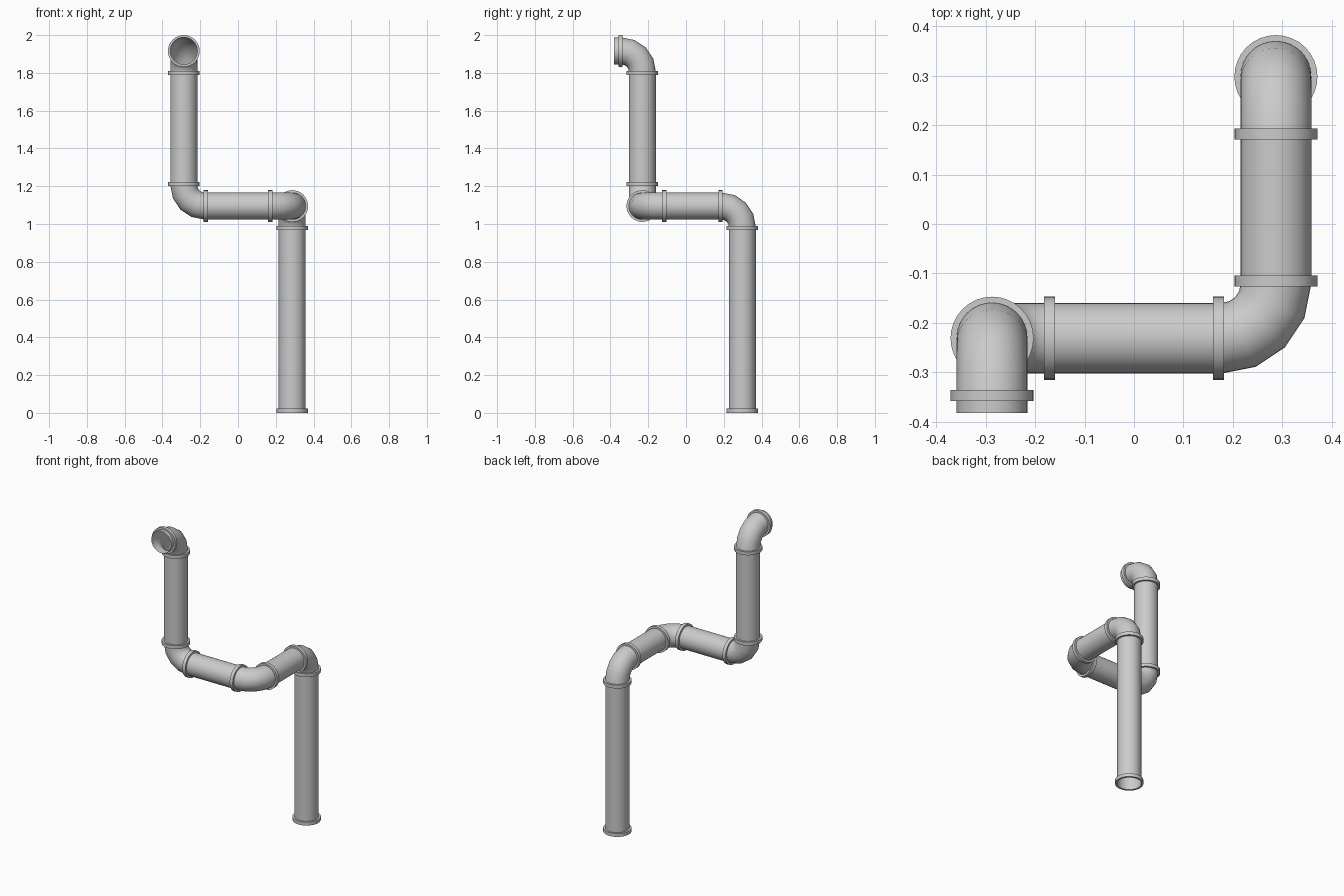
import bpy, bmesh, math
from mathutils import Vector

if "Cube" in bpy.data.objects:
    bpy.data.objects.remove(bpy.data.objects["Cube"])

R, COLLAR_R = 0.0715, 0.084      # pipe and collar radius
BEND, HALF, SIDES = 0.11, 0.011, 32
SEAT = 0.116                     # collar centre distance from a corner

def lathe_path(name, stations, closed=False):
    """Skin circles given as (centre, tangent, side axis, radius)."""
    bm = bmesh.new()
    rings = []
    for c, t, n, r in stations:
        b = t.cross(n)
        rings.append([bm.verts.new(c + r * (n * math.cos(a) + b * math.sin(a)))
                      for a in (2 * math.pi * i / SIDES for i in range(SIDES))])
    pairs = list(zip(rings, rings[1:]))
    if closed:
        pairs.append((rings[-1], rings[0]))
    for p, q in pairs:
        for i in range(SIDES):
            j = (i + 1) % SIDES
            bm.faces.new((p[i], p[j], q[j], q[i]))
    if closed:
        bmesh.ops.recalc_face_normals(bm, faces=bm.faces)
    me = bpy.data.meshes.new(name)
    bm.to_mesh(me)
    bm.free()
    ob = bpy.data.objects.new(name, me)
    bpy.context.collection.objects.link(ob)
    bpy.ops.object.select_all(action='DESELECT')
    ob.select_set(True)
    bpy.context.view_layer.objects.active = ob
    bpy.ops.object.shade_smooth_by_angle(angle=math.radians(35))
    return ob

def side_axis(d):
    return Vector((1, 0, 0)) if abs(d.x) < 0.5 else Vector((0, 0, 1))

def straight(name, a, b):
    d = (b - a).normalized()
    n = side_axis(d)
    return lathe_path(name, [(a, d, n, R), (b, d, n, R)])

def collar(name, c, d):
    n = side_axis(d)
    lo, hi = c - d * HALF, c + d * HALF
    return lathe_path(name, [(lo, d, n, R), (lo, d, n, COLLAR_R),
                             (hi, d, n, COLLAR_R), (hi, d, n, R)], closed=True)

def elbow(name, corner, d0, d1):
    n = d0.cross(d1)
    centre = corner + (d1 - d0) * BEND
    st = []
    for k in range(5):
        a = math.pi / 8 * k
        st.append((centre + BEND * (d0 * math.sin(a) - d1 * math.cos(a)),
                   d0 * math.cos(a) + d1 * math.sin(a), n, R))
    return lathe_path(name, st)

# Centre line from the ground to the open outlet
pts = [Vector(p) for p in ((0.287, 0.298, 0), (0.287, 0.298, 1.095),
                           (0.287, -0.231, 1.095), (-0.287, -0.231, 1.095),
                           (-0.287, -0.231, 1.916), (-0.287, -0.382, 1.916))]
dirs = [(b - a).normalized() for a, b in zip(pts, pts[1:])]
last = len(dirs) - 1

# Straight pipes, with collars near both ends
for i, d in enumerate(dirs):
    a, b = pts[i], pts[i + 1]
    straight(f"pipe_{i + 1}", a if i == 0 else a + d * BEND,
             b if i == last else b - d * BEND)
    collar(f"collar_{i + 1}_start", a + d * (HALF if i == 0 else SEAT), d)
    if i < last:
        collar(f"collar_{i + 1}_end", b - d * SEAT, d)

# Quarter-turn elbows at every corner
for i in range(last):
    elbow(f"elbow_{i + 1}", pts[i + 1], dirs[i], dirs[i + 1])
